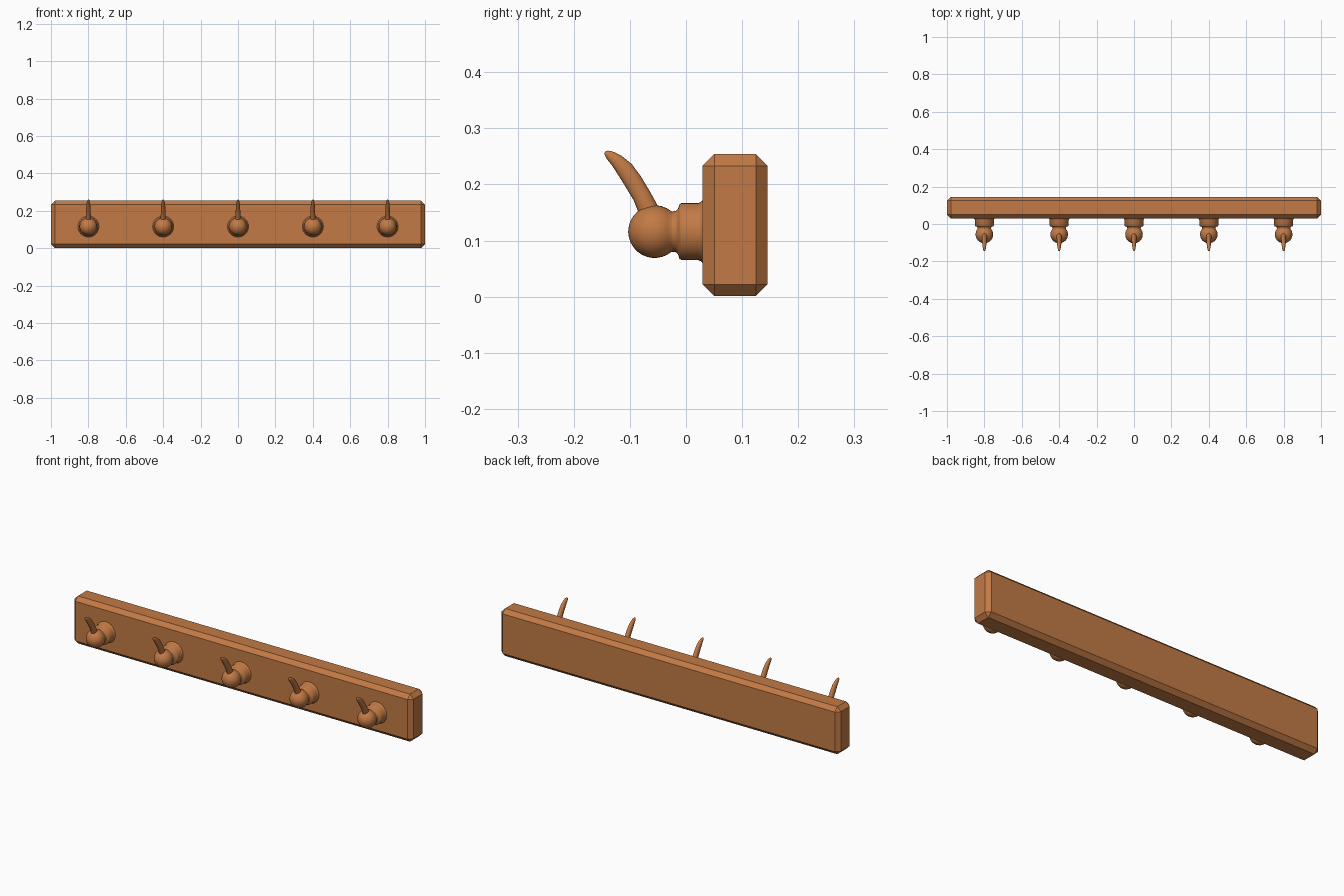
import bpy, bmesh, math
from mathutils import Vector

if "Cube" in bpy.data.objects:
    bpy.data.objects.remove(bpy.data.objects["Cube"])

wood = bpy.data.materials.new("warm_brown_wood")
wood.diffuse_color = (0.54, 0.195, 0.06, 1)
wood.use_nodes = True
wood.node_tree.nodes["Principled BSDF"].inputs["Base Color"].default_value = wood.diffuse_color


def finish(bm, name, angle):
    bmesh.ops.recalc_face_normals(bm, faces=bm.faces)
    me = bpy.data.meshes.new(name)
    bm.to_mesh(me)
    bm.free()
    me.materials.append(wood)
    me.shade_smooth()
    me.set_sharp_from_angle(angle=math.radians(angle))
    ob = bpy.data.objects.new(name, me)
    bpy.context.collection.objects.link(ob)
    return ob


def skin(bm, rings):
    """Bridge a list of closed vertex rings and cap both ends."""
    n = len(rings[0])
    for a, b in zip(rings, rings[1:]):
        for i in range(n):
            j = (i + 1) % n
            bm.faces.new((a[i], a[j], b[j], b[i]))
    bm.faces.new(rings[0])
    bm.faces.new(rings[-1][::-1])


# Chamfered back board
bm = bmesh.new()
bmesh.ops.create_cube(bm, size=1)
for v in bm.verts:
    v.co = (v.co.x * 2, 0.0875 + v.co.y * 0.116, 0.1275 + v.co.z * 0.253)
bmesh.ops.bevel(bm, geom=bm.edges[:], offset=0.021, segments=1, affect='EDGES')
finish(bm, "back_board", 30)

# Turned peg: collar, neck and ball, as (y, radius)
BALL_Y, BALL_R, PEG_Z = -0.056, 0.047, 0.116
profile = [(0.045, 0.058), (0.030, 0.057), (0.027, 0.053), (0.022, 0.051),
           (-0.008, 0.051), (-0.012, 0.048), (-0.014, 0.041), (-0.018, 0.037),
           (-0.024, 0.036)]
for k in range(12):
    a = math.radians(50 + k * 11.6)
    profile.append((BALL_Y + BALL_R * math.cos(a), BALL_R * math.sin(a)))
profile.append((BALL_Y - BALL_R, 0.0015))

# Curved prong sections: (y, z, half depth, half width)
prong = [(-0.058, 0.135, 0.019, 0.015), (-0.068, 0.157, 0.018, 0.014),
         (-0.079, 0.180, 0.0165, 0.013), (-0.094, 0.205, 0.0165, 0.012),
         (-0.109, 0.227, 0.0155, 0.011), (-0.124, 0.243, 0.012, 0.009),
         (-0.136, 0.252, 0.0085, 0.007), (-0.142, 0.256, 0.005, 0.004),
         (-0.1445, 0.2575, 0.0015, 0.001)]


def make_peg(name, x):
    bm = bmesh.new()
    n = 32
    skin(bm, [[bm.verts.new((x + r * math.cos(t), y, PEG_Z + r * math.sin(t)))
               for t in (2 * math.pi * i / n for i in range(n))]
              for y, r in profile])
    return finish(bm, name, 50)


def make_prong(name, x):
    bm = bmesh.new()
    rings, n = [], 16
    for k, (y, z, d, w) in enumerate(prong):
        p, q = prong[max(k - 1, 0)], prong[min(k + 1, len(prong) - 1)]
        tangent = Vector((0, q[0] - p[0], q[1] - p[1])).normalized()
        side = Vector((1, 0, 0))
        out = tangent.cross(side)
        c = Vector((x, y, z))
        rings.append([bm.verts.new(c + side * (w * math.cos(t)) + out * (d * math.sin(t)))
                      for t in (2 * math.pi * i / n for i in range(n))])
    skin(bm, rings)
    return finish(bm, name, 60)


# Five evenly spaced hooks
for i in range(5):
    x = -0.8 + 0.4 * i
    make_peg(f"hook_peg_{i + 1}", x)
    make_prong(f"hook_prong_{i + 1}", x)
